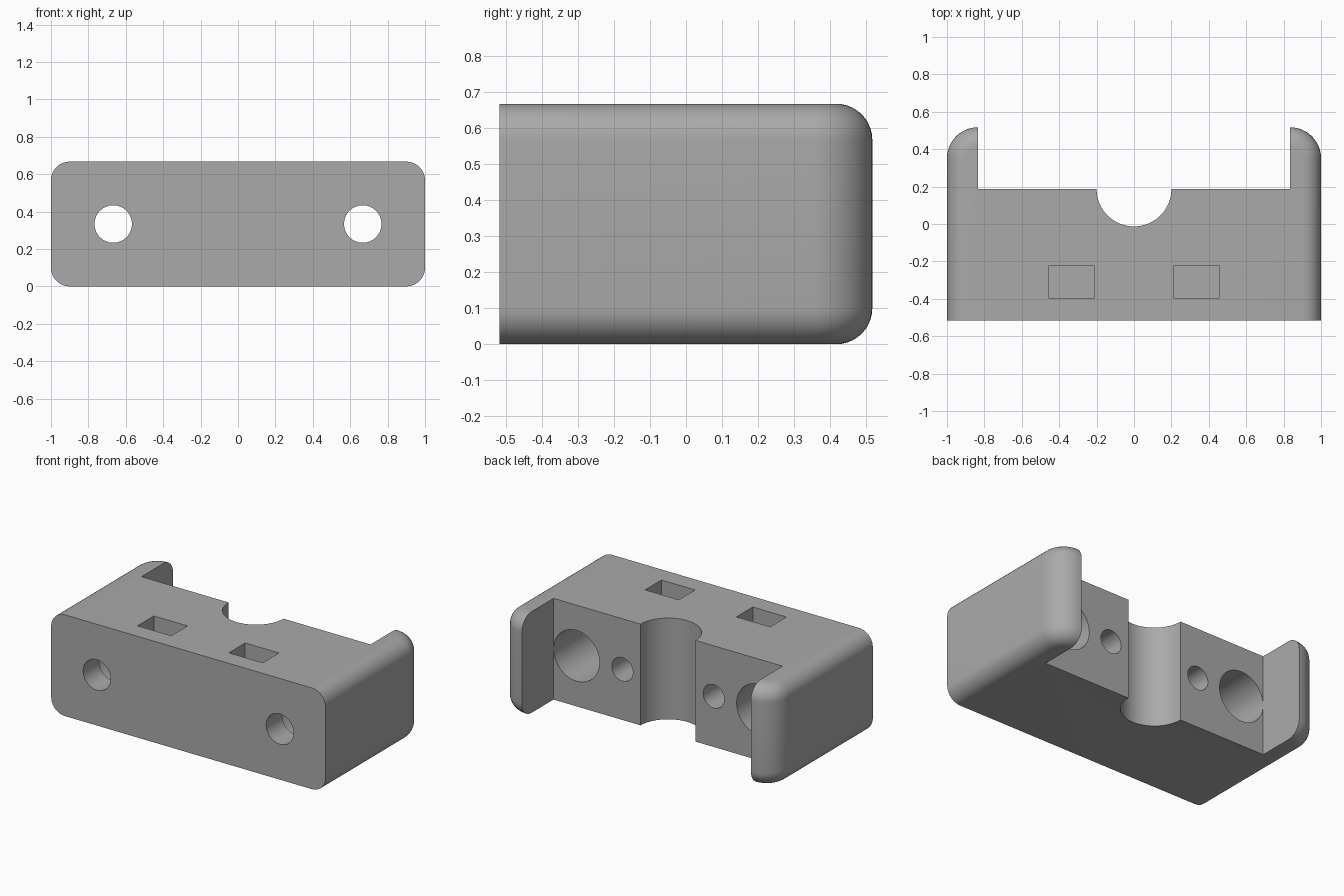
import bpy, bmesh, math
from mathutils import Matrix, Vector

if "Cube" in bpy.data.objects:
    bpy.data.objects.remove(bpy.data.objects["Cube"], do_unlink=True)

# Main dimensions
HALF_W, FRONT, BACK, HEIGHT = 1.0, -0.517, 0.517, 0.667
WALL_Y, ARM_X, MID_Z = 0.187, 0.835, 0.3335

grey = bpy.data.materials.new("plain_grey")
grey.use_nodes = True
colour = (0.4, 0.4, 0.4, 1)
grey.diffuse_color = colour
grey.node_tree.nodes["Principled BSDF"].inputs["Base Color"].default_value = colour


def add_object(name, bm):
    mesh = bpy.data.meshes.new(name)
    bmesh.ops.recalc_face_normals(bm, faces=bm.faces)
    bm.to_mesh(mesh)
    bm.free()
    mesh.materials.append(grey)
    obj = bpy.data.objects.new(name, mesh)
    bpy.context.collection.objects.link(obj)
    return obj


def box(name, low, high):
    low, high = Vector(low), Vector(high)
    bm = bmesh.new()
    bmesh.ops.create_cube(bm, size=1, matrix=Matrix.Translation((low + high) / 2)
                          @ Matrix.Diagonal((*(high - low), 1)))
    return add_object(name, bm)


def cylinder(name, start, end, radius):
    start, end = Vector(start), Vector(end)
    axis = end - start
    bm = bmesh.new()
    turn = axis.to_track_quat('Z', 'Y').to_matrix().to_4x4()
    bmesh.ops.create_cone(bm, cap_ends=True, segments=64, radius1=radius, radius2=radius,
                          depth=axis.length, matrix=Matrix.Translation((start + end) / 2) @ turn)
    return add_object(name, bm)


# Block: rounded upright back corners, then rounded long edges, square front
block = box("mount_block", (-HALF_W, FRONT, 0), (HALF_W, BACK, HEIGHT))
bm = bmesh.new()
bm.from_mesh(block.data)


def at_front(edge):
    return all(v.co.y < FRONT + 0.001 for v in edge.verts)


def upright(edge):
    return abs(edge.verts[0].co.z - edge.verts[1].co.z) > 0.1


bmesh.ops.bevel(bm, geom=[e for e in bm.edges if upright(e) and not at_front(e)],
                offset=0.165, segments=12, profile=0.5, affect='EDGES')
bmesh.ops.bevel(bm, geom=[e for e in bm.edges if not upright(e) and not at_front(e)],
                offset=0.1, segments=10, profile=0.5, affect='EDGES')
bm.to_mesh(block.data)
bm.free()

# Cutters: back recess between the arms, half-round channel, bores and nut slots
cutters = [
    box("recess_cutter", (-ARM_X, WALL_Y, -1), (ARM_X, 1, 1)),
    cylinder("channel_cutter", (0, WALL_Y, -1), (0, WALL_Y, 1), 0.2),
]
for side, s in (("left", 1), ("right", -1)):
    bore, bolt = s * 0.667, s * 0.333
    cutters += [
        cylinder(side + "_through_hole_cutter", (bore, -1, MID_Z), (bore, 0.1, MID_Z), 0.1),
        cylinder(side + "_counterbore_cutter", (bore, -0.35, MID_Z), (bore, 0.3, MID_Z), 0.167),
        cylinder(side + "_bolt_hole_cutter", (bolt, -0.45, MID_Z), (bolt, 0.3, MID_Z), 0.077),
        box(side + "_nut_slot_cutter", (bolt - 0.123, -0.395, 0.2), (bolt + 0.123, -0.225, 1)),
    ]

bpy.context.view_layer.objects.active = block
for cutter in cutters:
    mod = block.modifiers.new(cutter.name, 'BOOLEAN')
    mod.operation, mod.solver, mod.object = 'DIFFERENCE', 'EXACT', cutter
    bpy.ops.object.modifier_apply(modifier=mod.name)
    bpy.data.objects.remove(cutter, do_unlink=True)

# Smooth fillets and bores, crisp edges
bpy.ops.object.select_all(action='DESELECT')
block.select_set(True)
bpy.ops.object.shade_smooth_by_angle(angle=math.radians(30))
